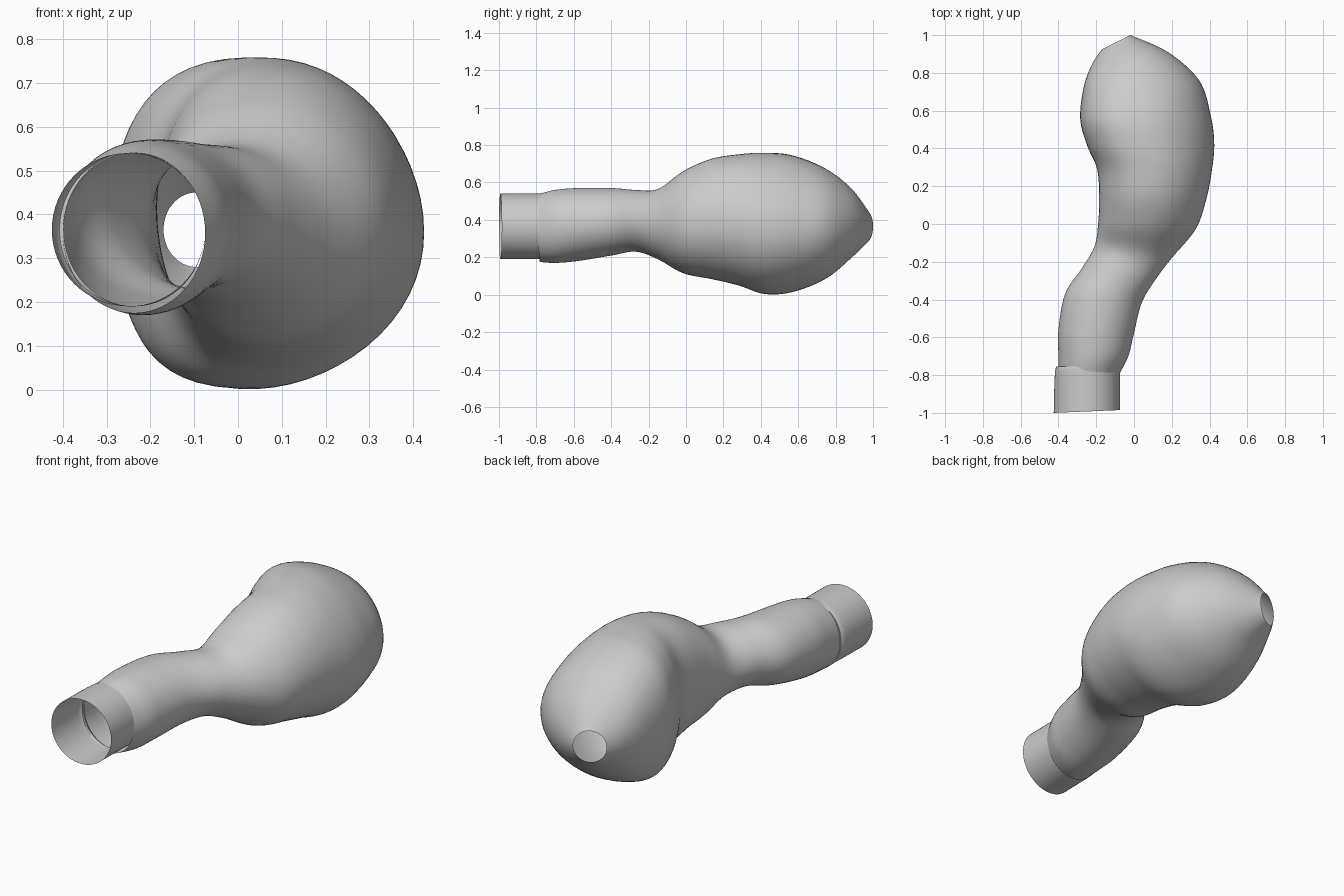
import bpy
import bmesh
import math
from mathutils import Vector

default_cube = bpy.data.objects.get("Cube")
if default_cube:
    bpy.data.objects.remove(default_cube, do_unlink=True)

SIDES = 64  # points around each ring


def make_material(name, colour):
    mat = bpy.data.materials.new(name)
    mat.use_nodes = True
    mat.diffuse_color = colour
    mat.node_tree.nodes["Principled BSDF"].inputs["Base Color"].default_value = colour
    return mat


def smooth_sections(sections, steps):
    """Catmull-Rom interpolation between neighbouring cross-sections."""
    result = []
    last = len(sections) - 1
    for i in range(last):
        before, start = sections[max(i - 1, 0)], sections[i]
        end, after = sections[i + 1], sections[min(i + 2, last)]
        for step in range(steps):
            t = step / steps
            result.append([
                b + t * ((c - a) / 2 + t * (a - 2.5 * b + 2 * c - d / 2
                                            + t * (1.5 * (b - c) + (d - a) / 2)))
                for a, b, c, d in zip(before, start, end, after)])
    result.append(sections[last])
    return result


def ring_points(xl, yl, xr, yr, low, high):
    """Oval ring; wide rings are fuller on the left, most of all below."""
    centre = Vector((xl + xr, yl + yr, low + high)) / 2
    across = Vector((xr - xl, yr - yl, 0)) / 2
    upward = Vector((0, 0, high - low)) / 2
    swell = max(0, across.length - .2)
    across.z = -swell * .15
    for k in range(SIDES):
        angle = math.tau * k / SIDES
        side, rise = math.cos(angle), math.sin(angle)
        if side < 0:
            side = -abs(side) ** (1 - swell * 1.5)
        bow = Vector((-swell * (.3 - .2 * rise) * rise * rise, 0, 0))
        yield centre + across * side + upward * rise + bow


def loft(name, sections, steps, material):
    """Open tube through sections: left x, y, right x, y, bottom z, top z."""
    bm = bmesh.new()
    rings = [[bm.verts.new(point) for point in ring_points(*section)]
             for section in smooth_sections(sections, steps)]
    for ring, following in zip(rings, rings[1:]):
        for k in range(SIDES):
            n = (k + 1) % SIDES
            bm.faces.new((ring[k], ring[n], following[n], following[k]))
    bmesh.ops.recalc_face_normals(bm, faces=bm.faces)
    # Open tube: make sure the normals point away from the axis
    bm.faces.ensure_lookup_table()
    if bm.faces[0].normal.x < 0:
        bmesh.ops.reverse_faces(bm, faces=bm.faces)
    mesh = bpy.data.meshes.new(name)
    bm.to_mesh(mesh)
    bm.free()
    mesh.materials.append(material)
    obj = bpy.data.objects.new(name, mesh)
    bpy.context.collection.objects.link(obj)
    bpy.ops.object.select_all(action="DESELECT")
    obj.select_set(True)
    bpy.context.view_layer.objects.active = obj
    bpy.ops.object.shade_smooth_by_angle(angle=math.radians(40))


grey = make_material("plain grey", (0.6, 0.6, 0.6, 1))

# Straight inlet collar, turned in slightly where it meets the neck
loft("inlet_collar", [
    (-.425, -1, -.075, -.985, .19, .54),
    (-.418, -.78, -.075, -.78, .19, .54),
    (-.398, -.755, -.075, -.76, .19, .54),
], 4, grey)

# Curved neck swelling into the bulb, with a small round opening at its tip
loft("curved_bulb", [
    (-.4, -.77, -.075, -.79, .175, .54),
    (-.4, -.7, -.03, -.7, .17, .56),
    (-.4, -.56, -.005, -.6, .18, .57),
    (-.365, -.37, .04, -.42, .21, .57),
    (-.28, -.24, .11, -.3, .23, .56),
    (-.21, -.12, .2, -.18, .19, .565),
    (-.19, 0, .325, -.03, .115, .66),
    (-.185, .14, .38, .12, .085, .725),
    (-.195, .29, .41, .27, .05, .75),
    (-.25, .42, .425, .42, .004, .757),
    (-.285, .56, .405, .58, .015, .743),
    (-.265, .73, .345, .76, .085, .675),
    (-.22, .85, .18, .91, .195, .57),
    (-.17, .925, -.02, 1, .28, .45),
], 6, grey)
